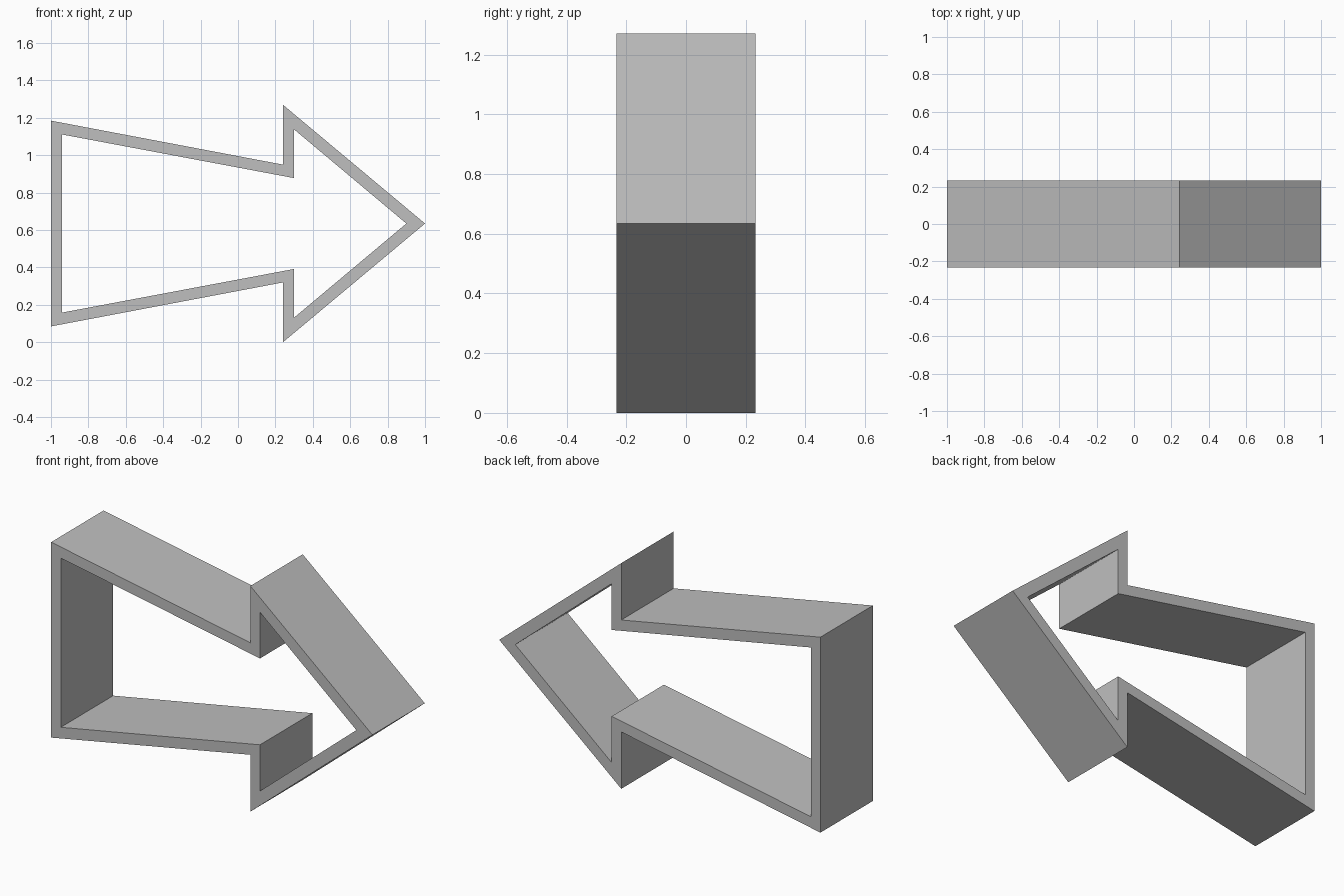
import bpy
import bmesh

cube = bpy.data.objects.get("Cube")
if cube:
    bpy.data.objects.remove(cube, do_unlink=True)

MID_Z = 0.635
HALF_DEPTH = 0.233

# Upper half of each outline: x and height above the centre line, ending at the tip
OUTER = [(-1, 0.55), (0.24, 0.315), (0.24, 0.635), (1, 0)]
INNER = [(-0.94, 0.476), (0.3, 0.243), (0.3, 0.503), (0.9, 0)]


def grey_material():
    mat = bpy.data.materials.new("plain grey")
    mat.use_nodes = True
    colour = (0.52, 0.52, 0.52, 1)
    mat.diffuse_color = colour
    mat.node_tree.nodes["Principled BSDF"].inputs["Base Color"].default_value = colour
    return mat


def full_outline(half):
    """Mirror the upper half below the centre line."""
    return half + [(x, -h) for x, h in reversed(half[:-1])]


# Hollow arrow frame: a flat band between the outlines, extruded in depth
bm = bmesh.new()
rings = [[bm.verts.new((x, -HALF_DEPTH, MID_Z + h)) for x, h in full_outline(half)]
         for half in (OUTER, INNER)]
outer, inner = rings
count = len(outer)
for i in range(count):
    j = (i + 1) % count
    bm.faces.new((outer[i], outer[j], inner[j], inner[i]))

band = bmesh.ops.extrude_face_region(bm, geom=bm.faces[:])
moved = [g for g in band["geom"] if isinstance(g, bmesh.types.BMVert)]
bmesh.ops.translate(bm, verts=moved, vec=(0, 2 * HALF_DEPTH, 0))
bmesh.ops.recalc_face_normals(bm, faces=bm.faces[:])

mesh = bpy.data.meshes.new("arrow_frame")
bm.to_mesh(mesh)
bm.free()
mesh.materials.append(grey_material())
frame = bpy.data.objects.new("arrow_frame", mesh)
bpy.context.collection.objects.link(frame)
